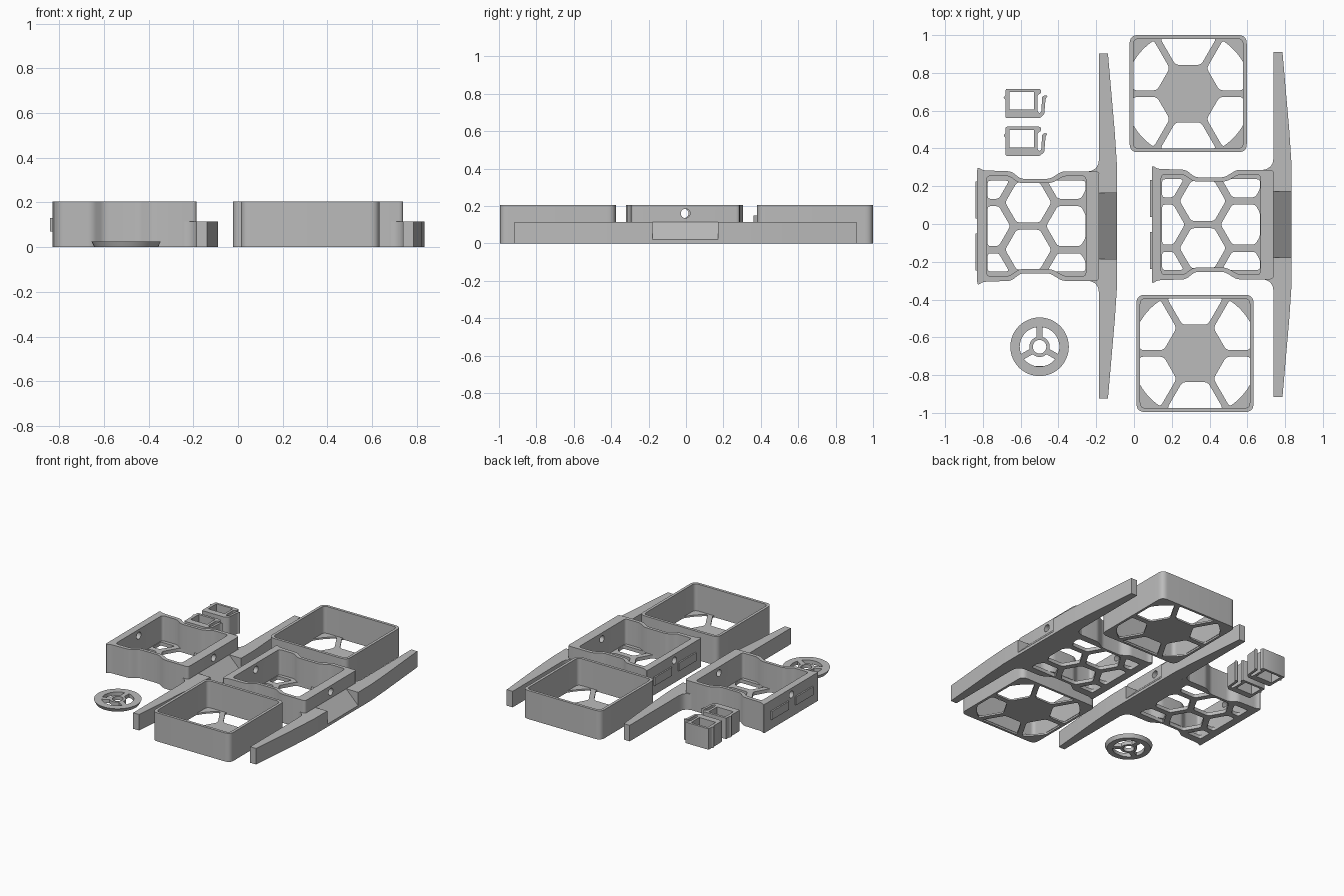
import bpy, bmesh, math
from mathutils import Vector

if "Cube" in bpy.data.objects:
    bpy.data.objects.remove(bpy.data.objects["Cube"])

grey = bpy.data.materials.new("plastic grey")
grey.diffuse_color = (0.5, 0.5, 0.5, 1)
grey.use_nodes = True
grey.node_tree.nodes["Principled BSDF"].inputs["Base Color"].default_value = grey.diffuse_color


def plate(name, loops, z0, z1, at=(0, 0)):
    """Extrude an outline (first loop) with holes (other loops) from z0 to z1."""
    cu = bpy.data.curves.new(name, 'CURVE')
    cu.dimensions, cu.fill_mode, cu.extrude = '2D', 'BOTH', (z1 - z0) / 2
    for loop in loops:
        sp = cu.splines.new('POLY')
        sp.points.add(len(loop) - 1)
        for p, (x, y) in zip(sp.points, loop):
            p.co = (x, y, 0, 1)
        sp.use_cyclic_u = True
    tmp = bpy.data.objects.new(name, cu)
    bpy.context.collection.objects.link(tmp)
    dg = bpy.context.evaluated_depsgraph_get()
    me = bpy.data.meshes.new_from_object(tmp.evaluated_get(dg))
    bpy.data.objects.remove(tmp)
    bpy.data.curves.remove(cu)
    bm = bmesh.new()
    bm.from_mesh(me)
    bmesh.ops.remove_doubles(bm, verts=bm.verts, dist=1e-5)
    bmesh.ops.translate(bm, verts=bm.verts, vec=(0, 0, (z0 + z1) / 2))
    bmesh.ops.recalc_face_normals(bm, faces=bm.faces)
    bm.to_mesh(me)
    bm.free()
    me.materials.clear()
    me.materials.append(grey)
    ob = bpy.data.objects.new(name, me)
    ob.location = (at[0], at[1], 0)
    bpy.context.collection.objects.link(ob)
    bpy.ops.object.select_all(action='DESELECT')
    ob.select_set(True)
    bpy.context.view_layer.objects.active = ob
    bpy.ops.object.shade_smooth_by_angle(angle=math.radians(35))
    return ob


def rounded(pts, r, n=5):
    """Round every corner of a polygon."""
    out = []
    for i, p in enumerate(pts):
        b, a, c = Vector(p), Vector(pts[i - 1]), Vector(pts[(i + 1) % len(pts)])
        s = b + (a - b).normalized() * min(r, 0.45 * (a - b).length)
        e = b + (c - b).normalized() * min(r, 0.45 * (c - b).length)
        for k in range(n + 1):
            t = k / n
            out.append(tuple(s * (1 - t) ** 2 + b * 2 * t * (1 - t) + e * t * t))
    return out


def clip(pts, x0, x1, y0, y1):
    """Clip a convex polygon to a rectangle."""
    for ax, lim, sg in ((0, x0, 1), (0, x1, -1), (1, y0, 1), (1, y1, -1)):
        out = []
        for i, q in enumerate(pts):
            p = pts[i - 1]
            dp, dq = sg * (p[ax] - lim), sg * (q[ax] - lim)
            if dp * dq < 0:
                t = dp / (dp - dq)
                out.append((p[0] + t * (q[0] - p[0]), p[1] + t * (q[1] - p[1])))
            if dq >= 0:
                out.append(q)
        pts = out
    return pts


def circle(r, n=48, a0=0.0):
    return [(r * math.cos(a0 + math.tau * i / n), r * math.sin(a0 + math.tau * i / n))
            for i in range(n)]


def box(x0, x1, y0, y1):
    return [(x0, y0), (x1, y0), (x1, y1), (x0, y1)]


def mirrored(half):
    """Close a half outline by mirroring it in y."""
    return half + [(x, -y) for x, y in reversed(half)]


def turned(pts, a):
    c, s = math.cos(a), math.sin(a)
    return [(x * c - y * s, x * s + y * c) for x, y in pts]


# Fan covers: open boxes with a spoked floor around a hexagonal plate
def fan_cover(at):
    w, R, half = 0.0175, 0.335, 0.293
    outer = rounded(box(-.31, .31, -.31, .31), 0.045, 8)
    inner = rounded(box(-.29, .29, -.29, .29), 0.03, 8)
    holes = []
    lim = math.pi / 6 - math.asin(w / R)
    v = (0.152 * math.tan(math.pi / 6)) - w / math.cos(math.pi / 6)
    for k in range(6):
        arc = [(R * math.cos(lim * j / 8), R * math.sin(lim * j / 8)) for j in range(-8, 9)]
        sector = turned([(0.152, v), (0.152, -v)] + arc, math.pi / 6 + k * math.pi / 3)
        holes.append(rounded(clip(sector, -half, half, -half, half), 0.02, 3))
    plate("fan_cover_floor", [outer] + holes, 0, 0.012, at)
    plate("fan_cover_wall", [outer, inner], 0.012, 0.205, at)


fan_cover((0.287, 0.69))
fan_cover((0.323, -0.685))


# Brackets: waisted frame, honeycomb floor, long tapered wing
def bracket(at):
    outer = mirrored([(-.27, .315), (-.24, .295), (-.09, .29), (-.04, .25),
                      (.115, .25), (.18, .29), (.375, .29)])
    inner = mirrored([(-.22, .265), (-.1, .265), (-.05, .228), (.125, .228),
                      (.19, .265), (.305, .265)])
    outer, inner = rounded(outer, 0.02, 4), rounded(inner, 0.02, 4)
    holes = []
    for cx, rows in ((-.217, (-.25, 0, .25)), (0, (-.125, .125)), (.217, (-.25, 0, .25))):
        for cy in rows:
            cell = [(x + cx, y + cy) for x, y in circle(0.122, 6)]
            holes.append(rounded(clip(cell, -.215, .303, -.24, .24), 0.015, 3))
    plate("honeycomb_floor", [outer] + holes, 0, 0.025, at)
    wall = plate("bracket_wall", [outer, inner], 0.025, 0.205, at)

    # round screw holes through both side walls
    bpy.ops.mesh.primitive_cylinder_add(radius=0.025, depth=1.2, vertices=24,
                                        location=(at[0], at[1], 0.16),
                                        rotation=(0, math.pi / 2, 0))
    cutter = bpy.context.object
    cutter.hide_render = True
    mod = wall.modifiers.new("screw_holes", 'BOOLEAN')
    mod.object, mod.operation, mod.solver = cutter, 'DIFFERENCE', 'EXACT'
    bpy.context.view_layer.objects.active = wall
    bpy.ops.object.modifier_apply(modifier=mod.name)
    bpy.data.objects.remove(cutter)

    # wing with a sloped middle
    for s in (1, -1):
        arm = [(.375, .175), (.47, .175), (.47, .32), (.458, .5), (.438, .73),
               (.422, .914), (.375, .914)]
        plate("wing_arm", [[(x, s * y) for x, y in arm]], 0, 0.115, at)
        fillet = [(.375, .28), (.375, .355), (.37, .325), (.357, .305), (.335, .293), (.31, .288)]
        plate("wing_fillet", [[(x, s * y) for x, y in fillet]], 0, 0.115, at)
        # raised strip on the outer side
        plate("side_tab", [box(-.28, -.268, *sorted((s * .04, s * .235)))], 0.07, 0.13, at)
    mid = plate("wing_slope", [box(.375, .47, -.175, .175)], 0, 0.115, at)
    for p in mid.data.vertices:
        if p.co.x > .45 and p.co.z > .1:
            p.co.z = 0.02


bracket((-0.56, -0.011))
bracket((0.364, -0.003))

# Cable clips: square tubes with a springy hook
for y in (0.56, 0.36):
    hook = [(0, 0), (.18, 0), (.205, .02), (.212, .105), (.225, .118), (.205, .122),
            (.193, .112), (.19, .035), (.178, .024), (.168, .04), (.168, .12),
            (.19, .135), (.185, .155), (0, .155), (0, .12), (-.013, .108), (0, .1)]
    plate("cable_clip", [rounded(hook, 0.008, 2), box(.02, .15, .045, .138)], 0, 0.15, (-.68, y))

# Round grille: ring, hub and three spokes
gaps = []
for k in range(3):
    a, b = math.asin(.016 / .105), math.asin(.016 / .054)
    span = math.tau / 3
    pts = [(.105 * math.cos(t), .105 * math.sin(t))
           for t in [a + (span - 2 * a) * j / 14 for j in range(15)]]
    pts += [(.054 * math.cos(t), .054 * math.sin(t))
            for t in [span - b - (span - 2 * b) * j / 8 for j in range(9)]]
    gaps.append(turned(pts, math.pi / 2 + k * span))
ring = plate("round_grille", [circle(0.155), circle(0.036, 24)] + gaps, 0, 0.026, (-0.5, -0.65))
for p in ring.data.vertices:
    if p.co.z < 0.01 and p.co.xy.length > 0.14:
        p.co.x *= 0.92
        p.co.y *= 0.92
